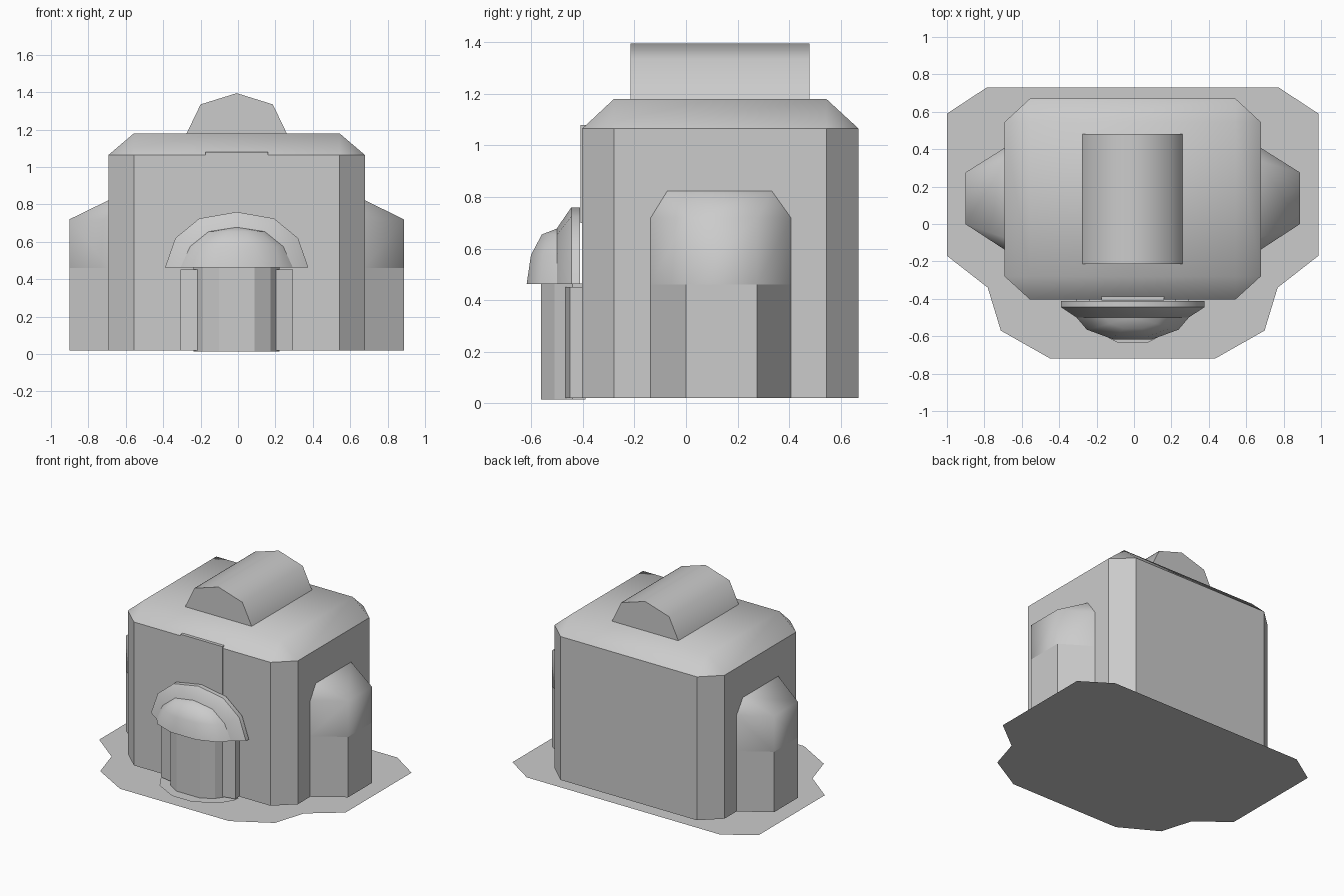
import bpy, bmesh
from math import radians

if "Cube" in bpy.data.objects:
    bpy.data.objects.remove(bpy.data.objects["Cube"], do_unlink=True)

MID = -0.007  # symmetry line of the building

stone = bpy.data.materials.new("plain_grey")
stone.use_nodes = True
stone.diffuse_color = (0.6, 0.6, 0.6, 1)
stone.node_tree.nodes["Principled BSDF"].inputs["Base Color"].default_value = (0.6, 0.6, 0.6, 1)


def loft(name, rings, closed=True, bottom=True, top=True, smooth=0):
    """Skin rings of equal point count; coincident points are welded."""
    bm = bmesh.new()
    loops = [[bm.verts.new(p) for p in ring] for ring in rings]
    count = len(rings[0])
    for low, high in zip(loops, loops[1:]):
        for i in range(count if closed else count - 1):
            j = (i + 1) % count
            bm.faces.new((low[i], low[j], high[j], high[i]))
    if bottom:
        bm.faces.new(loops[0][::-1])
    if top:
        bm.faces.new(loops[-1])
    bmesh.ops.remove_doubles(bm, verts=bm.verts, dist=0.0005)
    if len(rings) > 1:
        bmesh.ops.recalc_face_normals(bm, faces=bm.faces)
    mesh = bpy.data.meshes.new(name)
    bm.to_mesh(mesh)
    bm.free()
    mesh.materials.append(stone)
    if smooth:
        mesh.shade_smooth()
        mesh.set_sharp_from_angle(angle=radians(smooth))
    obj = bpy.data.objects.new(name, mesh)
    bpy.context.collection.objects.link(obj)
    return obj


def flat(points, z):
    return [(x, y, z) for x, y in points]


def upright(points, y):
    return [(x, y, z) for x, z in points]


def sym(half):
    """Mirror a half outline, given as (distance from MID, other axis)."""
    return [(MID - d, v) for d, v in half] + [(MID + d, v) for d, v in half[::-1] if d > 0]


def prism(name, points, z0, z1):
    return loft(name, [flat(points, z0), flat(points, z1)])


# Ground sheet and doorstep
ground = sym([(0.78, 0.73), (0.993, 0.59), (0.993, -0.17), (0.775, -0.34),
              (0.705, -0.57), (0.44, -0.72)])
loft("ground_sheet", [flat(ground, 0)], bottom=False, closed=False)
step = sym([(0.3, -0.41), (0.3, -0.45), (0.24, -0.55), (0.08, -0.635)])
loft("doorstep", [flat(step, 0.012)], bottom=False, closed=False)

# Main block with cut corners
walls = sym([(0.55, 0.67), (0.685, 0.545), (0.685, -0.28), (0.55, -0.403)])
prism("main_walls", walls, 0.02, 1.065)

# Hipped roof: each cut corner meets a single point above
crown = sym([(0.55, 0.545), (0.55, 0.545), (0.55, -0.28), (0.55, -0.28)])
loft("roof", [flat(walls, 1.065), flat(crown, 1.18)], bottom=False, smooth=180)

# Rounded ridge on the roof
ridge = sym([(0.27, 1.175), (0.193, 1.335), (0, 1.395)])
loft("roof_ridge", [upright(ridge, -0.215), upright(ridge, 0.48)], smooth=60)

# Raised panel over the entrance
panel = sym([(0.168, -0.38), (0.168, -0.41)])
prism("front_panel", panel, 0.7, 1.08)

# Side apses with smooth half-domes
for side, label in ((1, "left"), (-1, "right")):
    wall_x, out_x = MID + side * 0.68, MID + side * 0.895
    plan = [(wall_x, -0.14), (out_x, 0), (out_x, 0.275), (wall_x, 0.41)]
    peak = [(wall_x, y) for y in (-0.075, -0.075, 0.335, 0.335)]
    prism(label + "_apse", plan, 0.02, 0.46)
    cap = loft(label + "_apse_dome", [flat(plan, 0.46), flat(plan, 0.72), flat(peak, 0.825)],
               closed=False, bottom=False, top=False, smooth=180)
    # Keep the open shell facing outwards
    if sum(p.normal.x * side for p in cap.data.polygons) < 0:
        cap.data.flip_normals()

# Entrance bay and its jambs
bay = sym([(0.23, -0.39), (0.23, -0.44), (0.18, -0.51), (0.095, -0.562)])
prism("entrance_bay", bay, 0.015, 0.465)
for side, label in ((1, "left"), (-1, "right")):
    a, b = MID + side * 0.2, MID + side * 0.3
    prism(label + "_jamb", [(a, -0.39), (b, -0.39), (b, -0.45), (a, -0.47)], 0.02, 0.452)

# Canopy: arched back plate tapering forward
arch = [(0.383, 0.463), (0.328, 0.62), (0.2, 0.725), (0, 0.76)]
inner = [(0.3, 0.463), (0.25, 0.58), (0.15, 0.655), (0, 0.68)]
loft("canopy_arch", [upright(sym(arch), -0.412), upright(sym(arch), -0.445),
                     upright(sym(inner), -0.5)], smooth=40)

# Canopy front: quarter dome
hood = [(0.3, 0), (0.245, -0.065), (0.1, -0.118)]
levels = [(0.463, 1, 1), (0.575, 0.83, 0.86), (0.655, 0.5, 0.5), (0.678, 0, 0)]
loft("canopy_dome", [flat(sym([(d * sx + 1e-5, -0.5 + y * sy) for d, y in hood]), z)
                     for z, sx, sy in levels], top=False, smooth=70)
